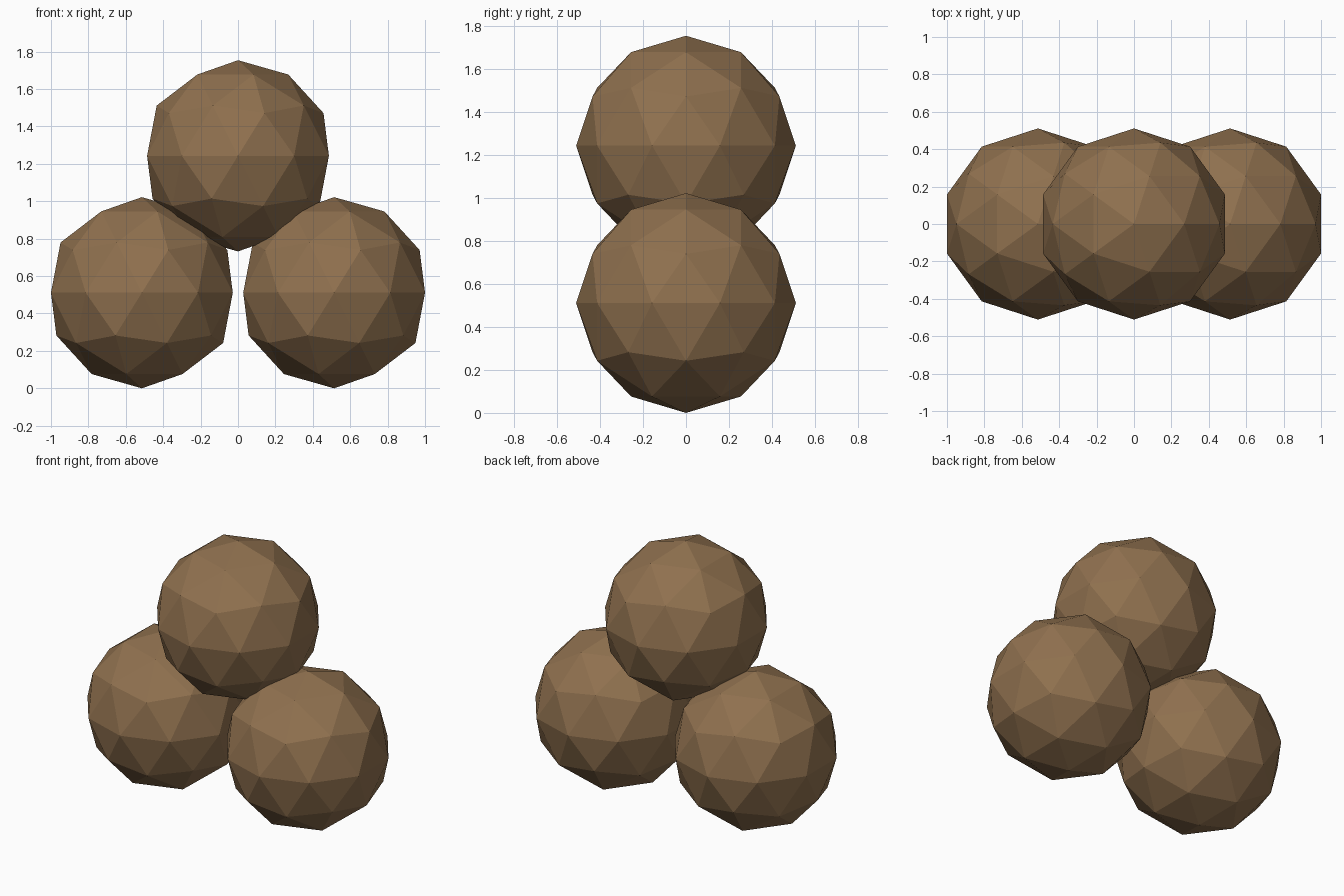
import bpy

if "Cube" in bpy.data.objects:
    bpy.data.objects.remove(bpy.data.objects["Cube"])

RADIUS = 0.511

# single earthy brown
brown = bpy.data.materials.new("earthy brown")
brown.diffuse_color = (0.275, 0.163, 0.077, 1.0)
brown.use_nodes = True
brown.node_tree.nodes["Principled BSDF"].inputs["Base Color"].default_value = brown.diffuse_color


def ball(name, x, z):
    """Flat-shaded low-poly ball (80 faces)."""
    bpy.ops.mesh.primitive_ico_sphere_add(
        subdivisions=2, radius=RADIUS, location=(x, 0, z))
    obj = bpy.context.object
    obj.name = name
    obj.data.materials.append(brown)


# two balls side by side on the ground
for side, x in (("left", -0.514), ("right", 0.514)):
    ball("lower_ball_" + side, x, RADIUS)

# third ball resting on top
ball("top_ball", 0, 1.243)
